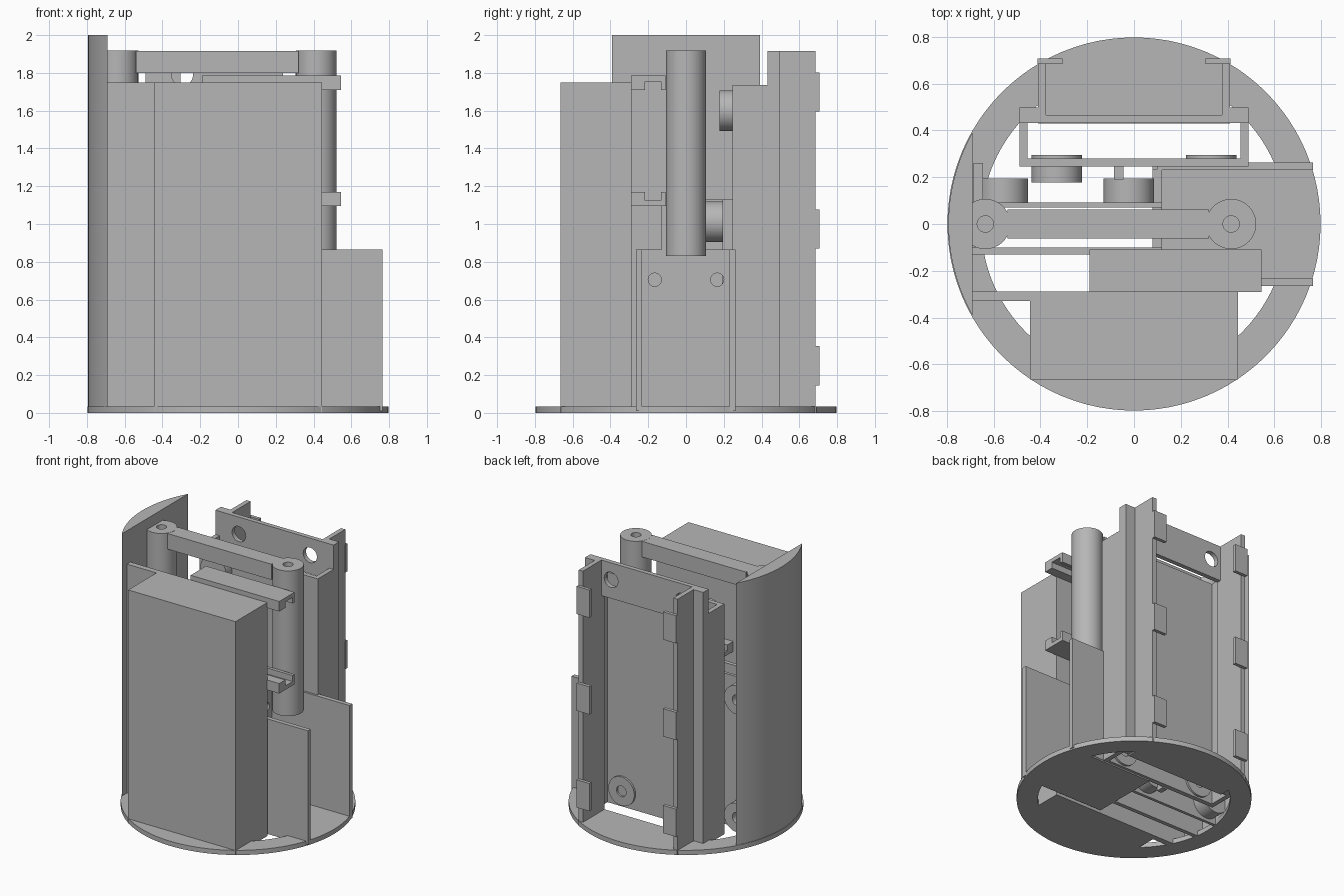
import bpy, bmesh, math

if "Cube" in bpy.data.objects:
    bpy.data.objects.remove(bpy.data.objects["Cube"])

grey = bpy.data.materials.new("plain grey")
grey.use_nodes = True
GREY = (0.47, 0.47, 0.47, 1)
grey.diffuse_color = GREY
grey.node_tree.nodes["Principled BSDF"].inputs["Base Color"].default_value = GREY


def prism(name, pts, lo, hi, axis="z", smooth=False):
    """Extrude a 2D outline along z, y (outline in x,z) or x (outline in y,z)."""
    place = {"z": lambda a, b, t: (a, b, t),
             "y": lambda a, b, t: (a, t, b),
             "x": lambda a, b, t: (t, a, b)}[axis]
    bm = bmesh.new()
    low = [bm.verts.new(place(a, b, lo)) for a, b in pts]
    top = [bm.verts.new(place(a, b, hi)) for a, b in pts]
    bm.faces.new(low)
    bm.faces.new(top)
    n = len(pts)
    for i in range(n):
        j = (i + 1) % n
        bm.faces.new((low[i], low[j], top[j], top[i]))
    bmesh.ops.recalc_face_normals(bm, faces=bm.faces)
    me = bpy.data.meshes.new(name)
    bm.to_mesh(me)
    bm.free()
    me.materials.append(grey)
    ob = bpy.data.objects.new(name, me)
    bpy.context.collection.objects.link(ob)
    if smooth:
        shade(ob)
    return ob


def select(ob):
    bpy.ops.object.select_all(action="DESELECT")
    ob.select_set(True)
    bpy.context.view_layer.objects.active = ob


def shade(ob):
    select(ob)
    bpy.ops.object.shade_smooth_by_angle(angle=math.radians(30))


def box(name, x0, x1, y0, y1, z0, z1):
    return prism(name, [(x0, y0), (x1, y0), (x1, y1), (x0, y1)], z0, z1)


def circle(a, b, r, n=48):
    return [(a + r * math.cos(math.tau * i / n), b + r * math.sin(math.tau * i / n)) for i in range(n)]


def cut(ob, outlines, lo, hi, axis, smooth=False):
    """Cut straight holes through a part."""
    for pts in outlines:
        tool = prism("cutter", pts, lo, hi, axis)
        tool.hide_render = True
        mod = ob.modifiers.new("hole", "BOOLEAN")
        mod.operation, mod.solver, mod.object = "DIFFERENCE", "EXACT", tool
        select(ob)
        bpy.ops.object.modifier_apply(modifier=mod.name)
        bpy.data.objects.remove(tool)
    if smooth:
        shade(ob)


# Round base with floor plates
T = 0.035
base = prism("base_ring", circle(0, 0, 0.797, 96), 0, T)
cut(base, [circle(0, 0, 0.653, 96)], -0.1, 0.1, "z", True)
box("side_floor", 0.08, 0.7, -0.26, 0.26, 0, T)
box("back_floor", -0.41, 0.41, 0.43, 0.69, 0, T)

# Tall curved side shell
a = math.acos(0.69 / 0.793)
arc = [math.pi - a + 2 * a * i / 24 for i in range(25)]
prism("curved_shell", [(0.793 * math.cos(t), 0.793 * math.sin(t)) for t in arc], 0, 2, smooth=True)

# Front box and the web joining it to the shell
box("front_box", -0.445, 0.445, -0.665, -0.288, 0, 1.75)
box("front_web", -0.7, -0.445, -0.33, -0.288, 0, 1.75)

# Low fins and the cross wall with two holes
for name, y in (("front_fin", -0.265), ("back_fin", 0.23)):
    box(name, 0.1, 0.765, y, y + 0.033, 0.01, 0.865)
wall = box("cross_wall", 0.08, 0.12, -0.235, 0.235, 0.01, 0.865)
cut(wall, [circle(y, 0.705, 0.035, 32) for y in (-0.165, 0.165)], 0, 0.3, "x")

# Inner walls between shell and cross wall
box("inner_front_wall", -0.7, 0.12, -0.13, -0.1, 0, 1.1)
box("inner_back_wall", -0.7, 0.12, 0.07, 0.092, 0, 1.13)
box("shell_rib", -0.685, -0.645, 0.09, 0.26, 0, 1.13)
box("rear_rib", -0.085, -0.045, 0.19, 0.25, 0, 1.13)

# Short bosses on the inner wall
for x in (-0.56, -0.022):
    for z in (0.13, 1.012):
        boss = prism("wall_boss", circle(x, z, 0.108), 0.085, 0.195, "y")
        cut(boss, [circle(x, z, 0.04, 32)], 0.1, 0.3, "y", True)

# Channel brackets behind the front box
for name, zs in (("upper_bracket", (1.71, 1.755, 1.785)), ("lower_bracket", (1.17, 1.125, 1.095))):
    end, inner, closed = zs
    prism(name, [(-0.29, closed), (-0.108, closed), (-0.108, end), (-0.132, end),
                 (-0.132, inner), (-0.218, inner), (-0.218, end), (-0.29, end)],
          -0.19, 0.545, "x")

# Two upright rods joined by an arm
for x in (-0.635, 0.415):
    rod = prism("upright_rod", circle(x, 0, 0.107), 0.83, 1.918)
    cut(rod, [circle(x, 0, 0.035, 32)], 1.7, 2.1, "z", True)
box("top_arm", -0.54, 0.32, -0.062, 0.062, 1.8, 1.917)

# Rear panel with round pads
box("rear_panel", -0.49, 0.49, 0.245, 0.28, 0.01, 1.735)
for x in (-0.33, 0.33):
    pad = prism("panel_pad", circle(x, 0.13, 0.108), 0.275, 0.295, "y")
    cut(pad, [circle(x, 0.13, 0.04, 32)], 0.2, 0.4, "y", True)
prism("panel_spacer", circle(-0.33, 1.6, 0.108), 0.178, 0.25, "y", True)

# Rear tie strip with two holes
strip = box("rear_tie_strip", -0.41, 0.41, 0.432, 0.466, 1.65, 1.917)
cut(strip, [circle(x, 1.79, 0.057, 32) for x in (-0.295, 0.295)], 0.3, 0.6, "y")

# Mirrored rear rails with clips
for side, s in (("right", -1), ("left", 1)):
    box(side + "_rail_side", s * 0.455, s * 0.49, 0.245, 0.44, 0.01, 1.735)
    prism(side + "_rail", [(s * x, y) for x, y in
          ((0.375, 0.432), (0.49, 0.432), (0.49, 0.497), (0.41, 0.497), (0.41, 0.685), (0.375, 0.685))],
          0.01, 1.917)
    for z in (0.145, 0.87, 1.595):
        box(side + "_clip", s * 0.305, s * 0.412, 0.683, 0.708, z, z + 0.208)
